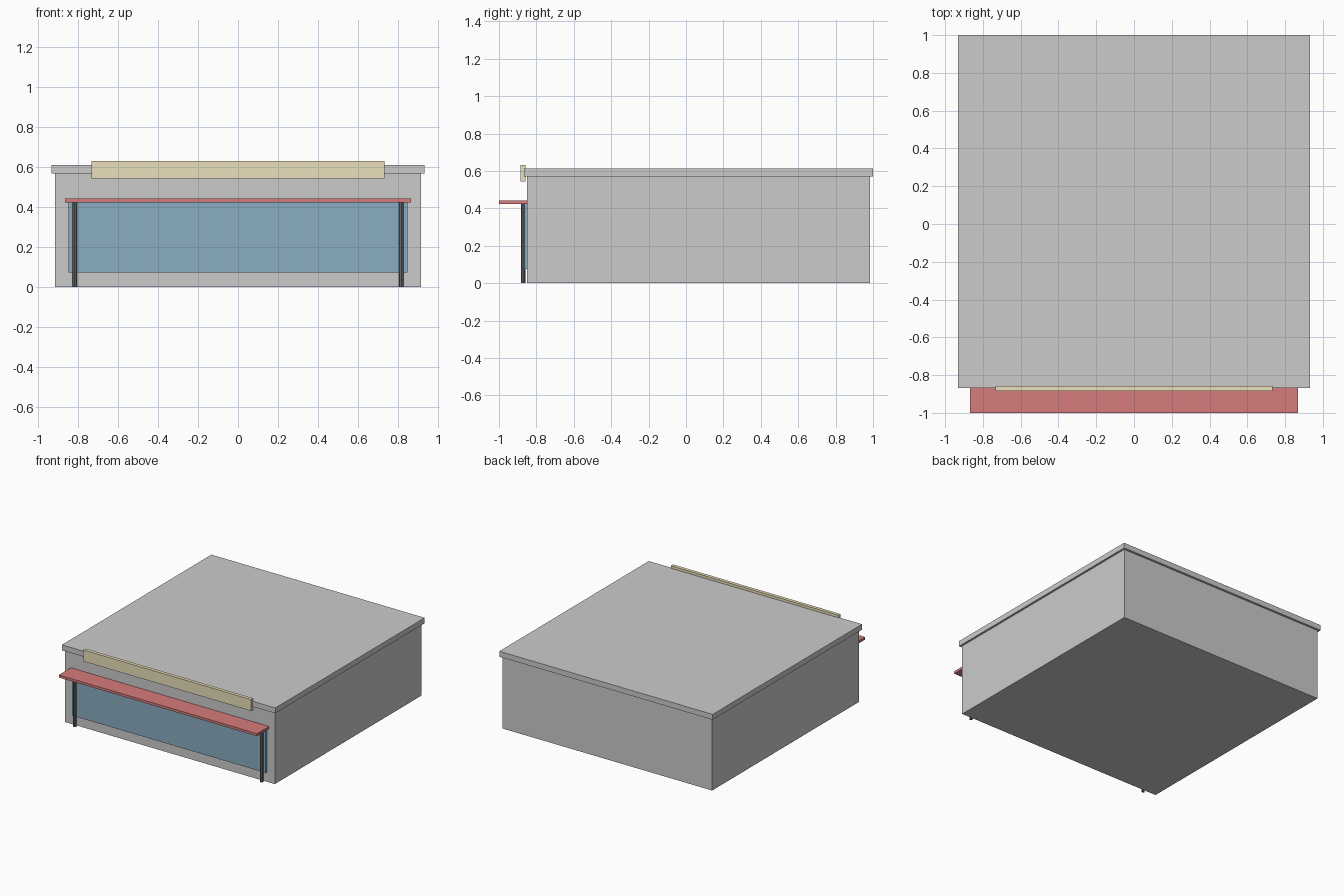
import bpy

if "Cube" in bpy.data.objects:
    bpy.data.objects.remove(bpy.data.objects["Cube"])


def material(name, rgb):
    m = bpy.data.materials.new(name)
    m.diffuse_color = (*rgb, 1)
    m.use_nodes = True
    m.node_tree.nodes["Principled BSDF"].inputs["Base Color"].default_value = m.diffuse_color
    return m


def finish(name, mat):
    ob = bpy.context.object
    ob.name = name
    if mat:
        ob.data.materials.append(mat)
    return ob


def box(name, half_x, y0, y1, z0, z1, mat=None):
    bpy.ops.mesh.primitive_cube_add(size=1, location=(0, (y0 + y1) / 2, (z0 + z1) / 2))
    bpy.context.object.scale = (2 * half_x, y1 - y0, z1 - z0)
    bpy.ops.object.transform_apply(location=False, rotation=False, scale=True)
    return finish(name, mat)


red = material("awning_red", (0.68, 0.20, 0.20))
blue = material("window_blue", (0.25, 0.42, 0.53))
tan = material("sign_tan", (0.83, 0.74, 0.50))
dark = material("post_dark", (0.14, 0.15, 0.16))

# Building shell and overhanging roof slab
box("building_body", 0.917, -0.85, 0.983, 0, 0.57)
box("roof_slab", 0.933, -0.867, 1.0, 0.57, 0.613)

# Shop front: window, blank sign board, awning
box("shop_window", 0.847, -0.863, -0.847, 0.075, 0.425, blue)
box("sign_board", 0.733, -0.885, -0.858, 0.543, 0.633, tan)
box("awning", 0.867, -1.0, -0.85, 0.423, 0.443, red)

# Awning posts
for side, x in (("left", -0.817), ("right", 0.817)):
    bpy.ops.mesh.primitive_cylinder_add(vertices=8, radius=0.012, depth=0.423,
                                        location=(x, -0.871, 0.2115))
    finish("awning_post_" + side, dark)
